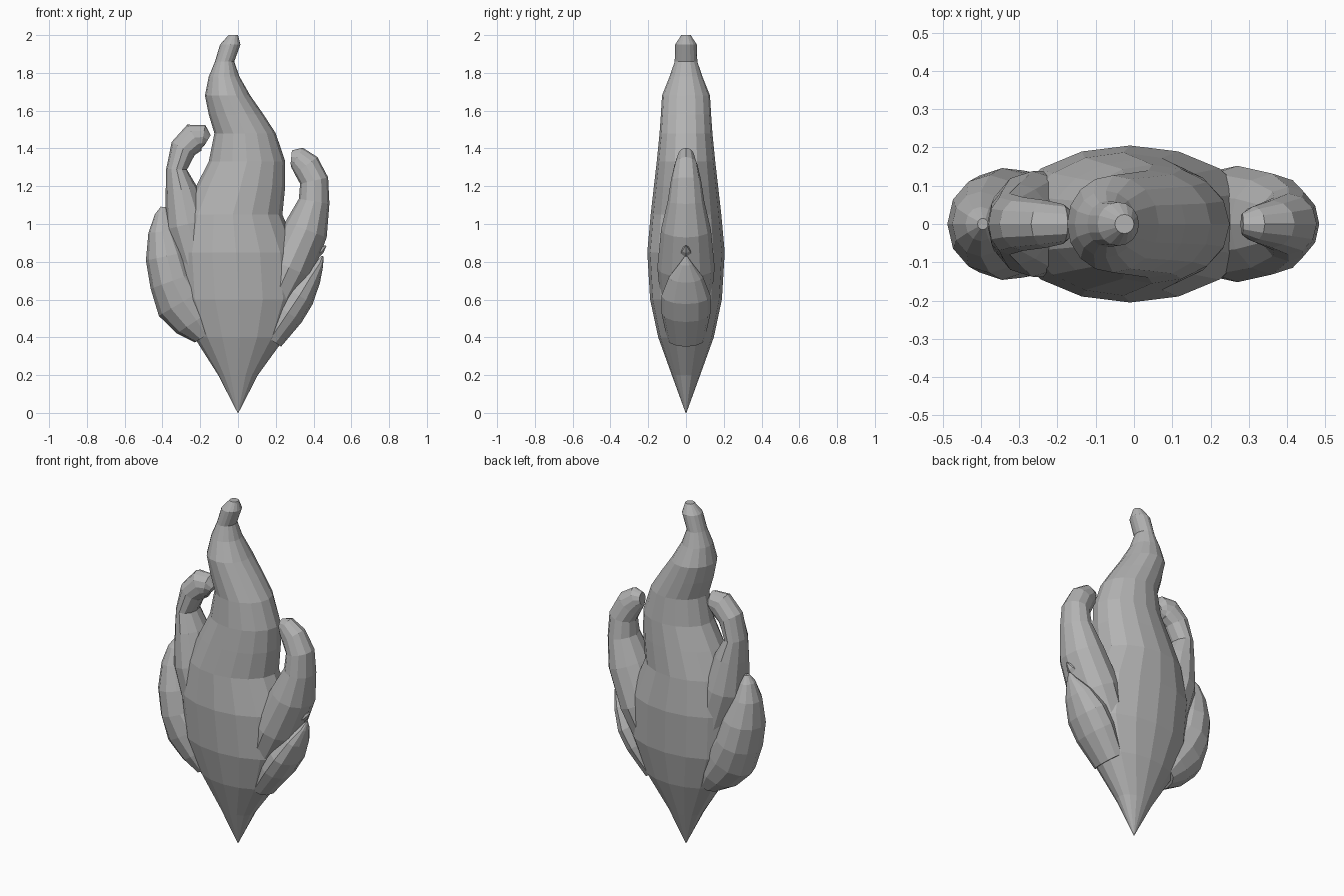
import bpy, bmesh, math
from mathutils import Vector

grey = bpy.data.materials.new("stone grey")
grey.diffuse_color = (0.45, 0.45, 0.45, 1)


def loft(name, rings, sides, level=False):
    """Skin oval rings (x, z, half width, half depth) along a path in the xz plane."""
    bm = bmesh.new()
    pts = [Vector((r[0], 0, r[1])) for r in rings]
    loops = []
    for i, (x, z, w, d) in enumerate(rings):
        t = (pts[min(i + 1, len(pts) - 1)] - pts[max(i - 1, 0)]).normalized()
        across = Vector((1, 0, 0)) if level else Vector((t.z, 0, -t.x))
        loop = []
        for k in range(sides):
            a = 2 * math.pi * k / sides
            loop.append(bm.verts.new(pts[i] + across * (w * math.cos(a))
                                     + Vector((0, d * math.sin(a), 0))))
        loops.append(loop)
    for a, b in zip(loops, loops[1:]):
        for k in range(sides):
            j = (k + 1) % sides
            bm.faces.new((a[k], a[j], b[j], b[k]))
    bm.faces.new(loops[0][::-1])
    bm.faces.new(loops[-1])
    bmesh.ops.recalc_face_normals(bm, faces=bm.faces)
    me = bpy.data.meshes.new(name)
    bm.to_mesh(me)
    bm.free()
    me.materials.append(grey)
    ob = bpy.data.objects.new(name, me)
    bpy.context.collection.objects.link(ob)
    return ob


# Central flame: (height, left edge, right edge, half depth)
body = [(0, -.002, .002, .002), (.2, -.105, .105, .075), (.4, -.232, .25, .147),
        (.6, -.325, .335, .19), (.85, -.34, .32, .205), (1.05, -.29, .235, .187),
        (1.2, -.222, .25, .17), (1.33, -.155, .25, .155), (1.48, -.125, .20, .14),
        (1.58, -.155, .135, .133), (1.68, -.175, .065, .127), (1.78, -.155, .008, .087),
        (1.86, -.122, -.02, .06), (1.95, -.095, .013, .057), (2.0, -.05, .0, .025)]
loft("central_flame", [((l + r) / 2, z, (r - l) / 2, d) for z, l, r, d in body], 16, True)

# Side tongues
loft("lower_left_tongue", [
    (-.17, .41, .07, .10), (-.22, .49, .125, .125), (-.29, .59, .15, .14), (-.345, .70, .125, .146),
    (-.377, .83, .113, .128), (-.40, .96, .075, .085), (-.40, 1.05, .04, .045),
    (-.395, 1.09, .014, .015)], 12)

loft("upper_left_tongue", [
    (-.20, .78, .12, .14), (-.265, 1.0, .12, .138), (-.30, 1.18, .085, .105),
    (-.325, 1.29, .055, .08), (-.29, 1.40, .07, .07), (-.23, 1.458, .078, .062),
    (-.185, 1.46, .065, .052), (-.16, 1.445, .03, .03)], 12)

loft("lower_right_tongue", [
    (.17, .39, .07, .10), (.265, .53, .088, .13), (.325, .62, .083, .13),
    (.385, .72, .058, .09), (.432, .79, .022, .035), (.447, .83, .005, .006)], 12)

loft("upper_right_tongue", [
    (.17, .55, .10, .13), (.27, .77, .13, .152), (.36, .97, .117, .132),
    (.403, 1.12, .082, .097), (.403, 1.23, .076, .08), (.36, 1.31, .075, .062),
    (.312, 1.352, .06, .046), (.282, 1.355, .035, .028)], 12)

# Small spike in the notch on the right
loft("notch_spike", [(.39, .84, .04, .05), (.44, .865, .022, .025), (.466, .885, .003, .003)], 6)
